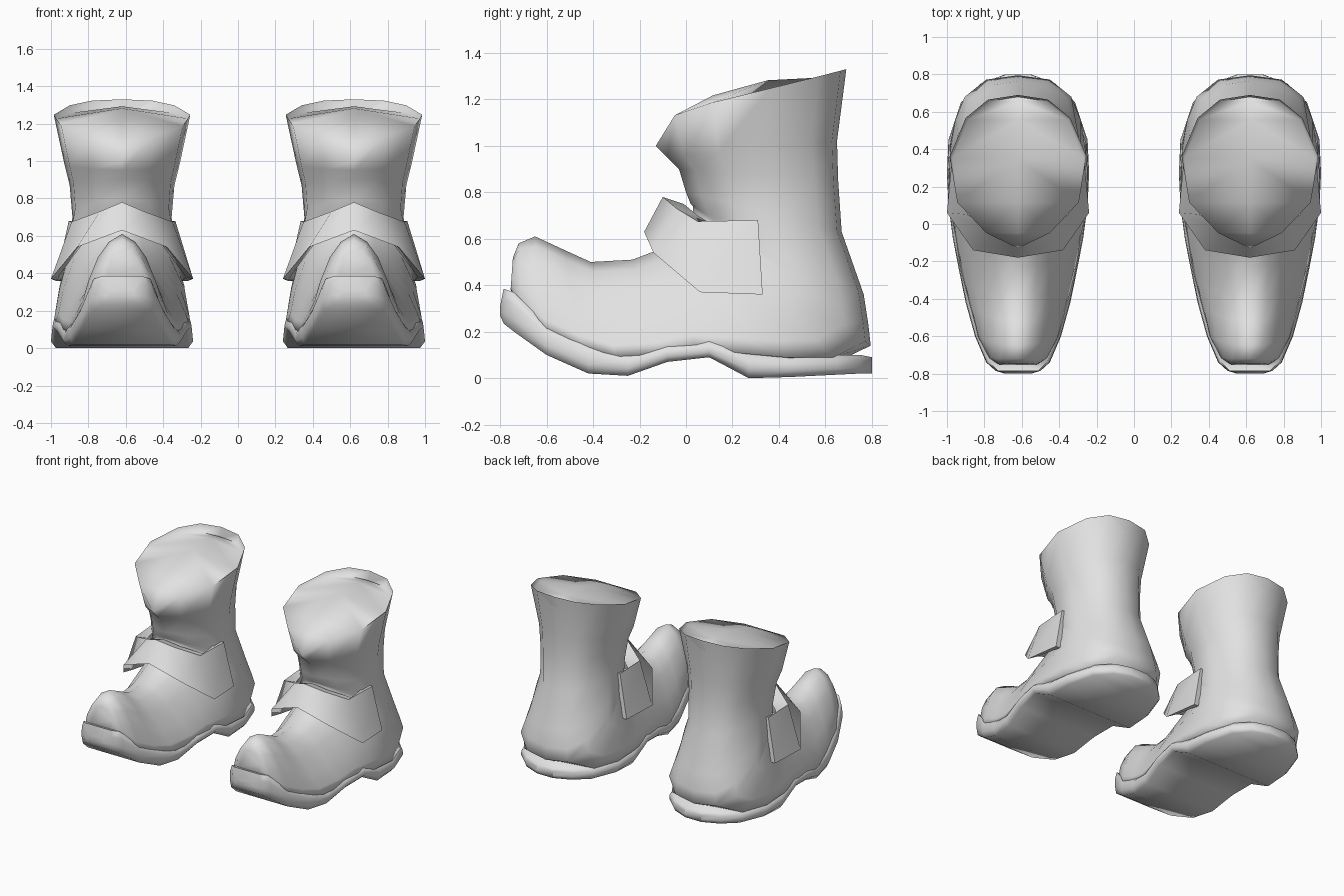
import bpy, bmesh, math

cube = bpy.data.objects.get("Cube")
if cube:
    bpy.data.objects.remove(cube)

grey = bpy.data.materials.new("light_grey")
grey.use_nodes = True
grey.diffuse_color = (0.76, 0.76, 0.76, 1)
grey.node_tree.nodes["Principled BSDF"].inputs["Base Color"].default_value = (0.76, 0.76, 0.76, 1)

SPACING = 0.62  # distance of each boot from the centre line


def face(bm, verts):
    """Add a face, dropping repeated corners."""
    vs = list(dict.fromkeys(verts))
    if len(vs) > 2:
        bm.faces.new(vs)


def bridge(bm, a, b):
    """Join two rings of vertices with quads."""
    for i in range(len(a)):
        j = (i + 1) % len(a)
        face(bm, (a[i], a[j], b[j], b[i]))


def loft(rings, cap_end=True):
    bm = bmesh.new()
    vr = [[bm.verts.new(p) for p in r] for r in rings]
    for a, b in zip(vr, vr[1:]):
        bridge(bm, a, b)
    bm.faces.new(vr[0])
    if cap_end:
        bm.faces.new(vr[-1])
    return bm, vr


def finish(bm, name, angle):
    """Make one shared mesh and place it on both boots."""
    bmesh.ops.recalc_face_normals(bm, faces=bm.faces)
    me = bpy.data.meshes.new(name)
    bm.to_mesh(me)
    bm.free()
    me.materials.append(grey)
    me.shade_smooth()
    me.set_sharp_from_angle(angle=math.radians(angle))
    for side, x in (("left", SPACING), ("right", -SPACING)):
        ob = bpy.data.objects.new(f"{side}_{name}", me)
        ob.location.x = x
        bpy.context.collection.objects.link(ob)


# Upper: sections swept from the toe, round the ankle and up the shaft.
# front/top y, z, back/bottom y, z, then half widths along the section
T = (0, 0.1, 0.3, 0.6, 0.85, 0.97, 1)
FOOT = [
    (-.745, .52, -.755, .38, .05, .08, .10, .10, .08),
    (-.72, .58, -.715, .30, .06, .10, .14, .155, .155),
    (-.65, .61, -.60, .19, .07, .13, .18, .21, .215),
    (-.52, .55, -.45, .12, .08, .14, .20, .245, .255),
    (-.41, .50, -.30, .08, .09, .16, .23, .28, .293),
    (-.23, .51, -.12, .09, .10, .18, .26, .315, .33),
    (-.10, .56, .05, .12, .11, .20, .29, .34, .358),
    (.02, .64, .25, .09, .11, .22, .315, .36, .37),
]
SHAFT = [
    (.03, .68, .45, .07, .13, .25, .335, .362, .362),
    (.03, .71, .65, .07, .14, .28, .335, .335, .295),
    (.03, .73, .795, .14, .14, .28, .32, .285, .17),
    (.03, .74, .785, .23, .145, .275, .31, .26, .16),
    (.02, .75, .765, .36, .15, .27, .30, .225, .14),
    (.00, .80, .67, .63, .14, .25, .265, .20, .12),
    (-.03, .90, .655, .85, .14, .26, .28, .21, .13),
    (-.08, .95, .65, 1.02, .15, .28, .31, .23, .14),
    (-.13, 1.0, .69, 1.33, .17, .325, .365, .28, .16),
]


def section(row, bow=0.0):
    ya, za, yb, zb = row[:4]
    side = [(w, ya + (yb - ya) * t, za + (zb - za) * t + bow * math.sin(math.pi * t ** 0.35))
            for t, w in zip(T, (0,) + row[4:] + (0,))]
    return side + [(-x, y, z) for x, y, z in reversed(side[1:-1])]


rows = FOOT + SHAFT
rings = [section(r, 0.1 if r is rows[-1] else 0) for r in rows]
bm, vr = loft(rings, cap_end=False)

# Leg opening: flush at the front, sunk below the rim at the back
rim = vr[-1]
n = len(rim)
inner = []
for i, v in enumerate(rim):
    k = min(i, n - i)
    if k <= 2:
        inner.append(v)
    else:
        inner.append(bm.verts.new((v.co.x * 0.96, v.co.y - 0.01, v.co.z - 0.02 * (k - 2))))
bridge(bm, rim, inner)

# Domed filling, with a raised ridge along its middle
RISE = (0, 0, 0.03, 0.055, 0.035, 0.01, 0)
last = len(T) - 1
mid = []
for i in range(last + 1):
    c = (inner[i].co + inner[-i].co) / 2
    if i in (0, last):
        mid.append(inner[i])
    else:
        mid.append(bm.verts.new((0, c.y, c.z + RISE[i])))
for i in range(last):
    face(bm, (inner[i], inner[i + 1], mid[i + 1], mid[i]))
    face(bm, (inner[-i], inner[-i - 1], mid[i + 1], mid[i]))
finish(bm, "boot_upper", 115)

# Sole: y, bottom z, top z, half width
SOLE = [
    (-.80, .27, .31, .07), (-.785, .235, .385, .12), (-.74, .20, .37, .17),
    (-.60, .10, .23, .23), (-.42, .02, .15, .28), (-.25, .01, .11, .315),
    (-.08, .07, .15, .348), (.10, .09, .17, .372), (.27, .0, .12, .38),
    (.45, .005, .10, .372), (.65, .015, .10, .305), (.75, .02, .10, .20),
    (.80, .02, .09, .07),
]
rings = []
for y, zb, zt, w in SOLE:
    h = zt - zb
    half = [(w * 0.93, zb), (w, zb + h * 0.3), (w * 0.985, zb + h * 0.7), (w * 0.9, zt)]
    rings.append([(x, y, z) for x, z in half] + [(-x, y, z) for x, z in reversed(half)])
finish(loft(rings)[0], "sole", 85)

# Strap: lower and upper edge points from the middle to one side
STRAP = [
    ((0, -.18, .63), (0, -.10, .78)),
    ((.24, -.14, .54), (.12, -.04, .73)),
    ((.38, .06, .37), (.27, .05, .675)),
    ((.355, .33, .36), (.285, .31, .68)),
]
cols = [[(-x, y, z) for x, y, z in c] for c in reversed(STRAP[1:])] + [list(c) for c in STRAP]
rings = []
for low, up in cols:
    front = up[1] < 0.2
    back_up = (up[0] * 0.85, up[1] + 0.09 * front, up[2] - 0.03 * front)
    back_low = (low[0] * 0.9, low[1] + 0.05 * front, low[2] + 0.01 * front)
    rings.append([low, up, back_up, back_low])
finish(loft(rings)[0], "strap", 60)
